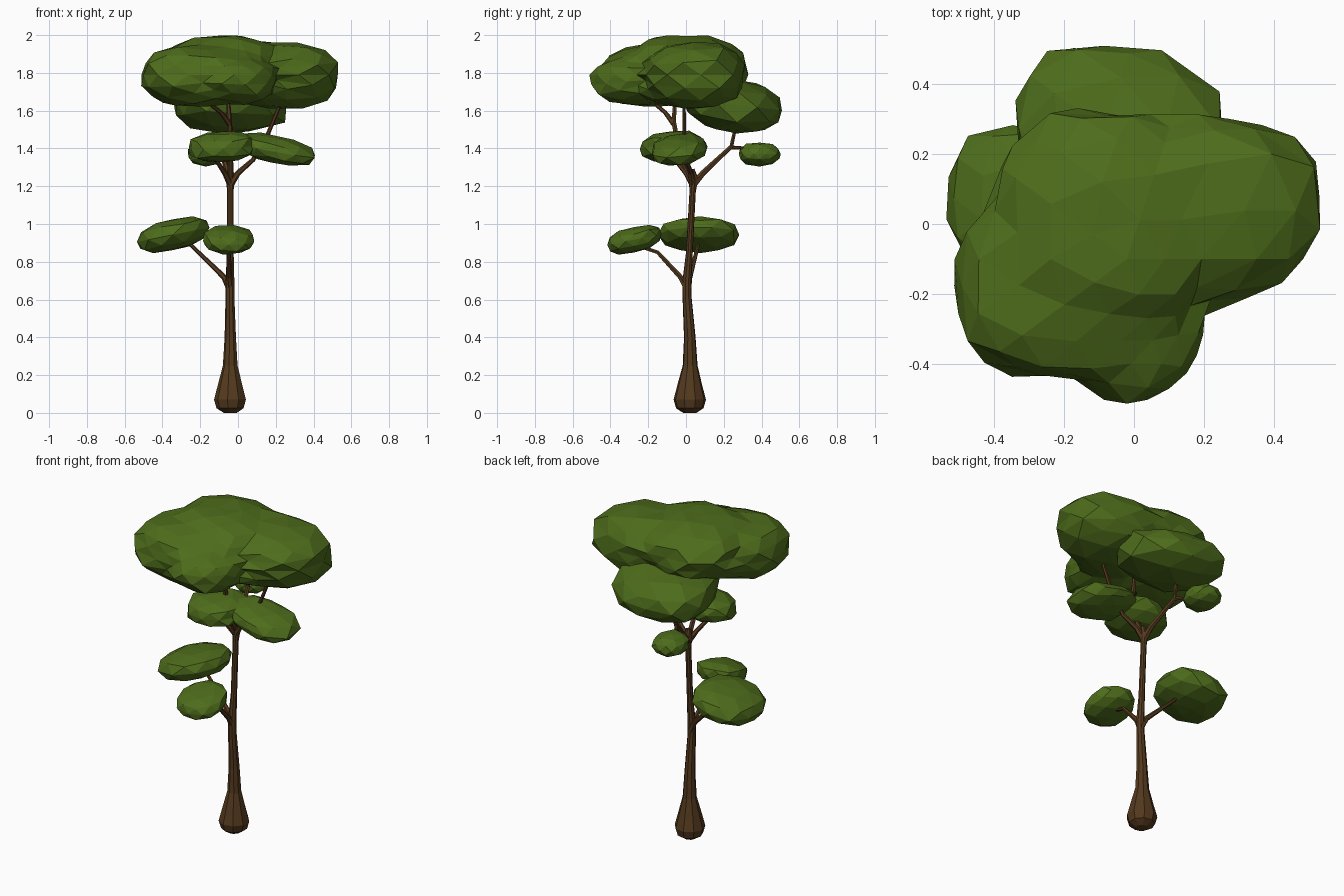
import bpy, bmesh, math, random
from mathutils import Vector

if "Cube" in bpy.data.objects:
    bpy.data.objects.remove(bpy.data.objects["Cube"])

random.seed(4)


def material(name, rgb):
    m = bpy.data.materials.new(name)
    m.diffuse_color = (*rgb, 1)
    m.use_nodes = True
    m.node_tree.nodes["Principled BSDF"].inputs["Base Color"].default_value = m.diffuse_color
    return m


BARK = material("bark", (0.09, 0.042, 0.013))
LEAF = material("leaf", (0.075, 0.15, 0.011))


def finish(bm, name, mat):
    bmesh.ops.recalc_face_normals(bm, faces=bm.faces)
    me = bpy.data.meshes.new(name)
    bm.to_mesh(me)
    bm.free()
    me.materials.append(mat)
    ob = bpy.data.objects.new(name, me)
    bpy.context.collection.objects.link(ob)


def tube(name, pts, sides):
    """Tapered flat-sided limb through (x, y, z, radius) points."""
    bm = bmesh.new()
    P = [Vector(p[:3]) for p in pts]
    rings = []
    for i, p in enumerate(pts):
        d = (P[min(i + 1, len(P) - 1)] - P[max(i - 1, 0)]).normalized()
        u = d.cross(Vector((0, 1, 0))).normalized()
        v = d.cross(u)
        rings.append([bm.verts.new(P[i] + p[3] * (u * math.cos(a) + v * math.sin(a)))
                      for a in (2 * math.pi * k / sides for k in range(sides))])
    for a, b in zip(rings, rings[1:]):
        for k in range(sides):
            n = (k + 1) % sides
            bm.faces.new((a[k], a[n], b[n], b[k]))
    bm.faces.new(rings[0])
    bm.faces.new(rings[-1])
    finish(bm, name, BARK)


def foliage(name, lumps, detail, slope=(0, 0), flat=0.45, power=2.4):
    """Faceted clump: a sphere shrunk onto the union of rounded lumps, then tilted."""
    bm = bmesh.new()
    bmesh.ops.create_icosphere(bm, subdivisions=detail, radius=1)
    c = sum((Vector(l[:3]) for l in lumps), Vector()) / len(lumps)

    def inside(p):
        return any(sum(abs((p[i] - l[i]) / l[i + 3]) ** power for i in range(3)) < 1
                   for l in lumps)

    for v in bm.verts:
        d = Vector((v.co.x, v.co.y, v.co.z * flat)).normalized()
        t = 0.8
        while t > 0.02 and not inside(c + d * t):
            t -= 0.004
        off = d * t * random.uniform(0.95, 1.03)
        off.z += slope[0] * off.x + slope[1] * off.y
        v.co = c + off
    finish(bm, name, LEAF)


# Trunk with swollen foot
tube("trunk", [(-.04, .02, 0, .035), (-.04, .02, .025, .074), (-.04, .02, .07, .087),
               (-.04, .02, .15, .066), (-.04, .022, .25, .04), (-.04, .02, .4, .031),
               (-.042, .005, .62, .024), (-.042, .005, .7, .024), (-.04, .018, .85, .018),
               (-.04, .035, 1.17, .017), (-.04, .04, 1.24, .025), (-.04, .03, 1.29, .015)], 9)

# Branches
branches = {
    "low_left_branch": [(-.04, .01, .65, .02), (-.075, .02, .72, .015),
                        (-.23, .06, .87, .01), (-.29, .07, .93, .008)],
    "low_front_branch": [(-.04, .01, .65, .02), (-.045, -.03, .72, .015),
                         (-.05, -.15, .85, .011), (-.06, -.24, .88, .009)],
    "mid_left_branch": [(-.04, .035, 1.21, .018), (-.07, 0, 1.27, .014),
                        (-.11, -.05, 1.33, .011), (-.14, -.07, 1.4, .008)],
    "mid_right_branch": [(-.04, .035, 1.21, .02), (0, .025, 1.27, .015),
                         (.08, 0, 1.34, .012), (.16, -.01, 1.48, .011), (.25, -.01, 1.7, .009)],
    "mid_back_branch": [(-.04, .04, 1.21, .02), (-.05, .09, 1.27, .016),
                        (-.1, .24, 1.41, .012), (-.08, .27, 1.55, .009)],
    "back_twig": [(-.1, .235, 1.405, .011), (-.16, .34, 1.4, .008)],
    "centre_branch": [(-.04, .03, 1.24, .017), (-.04, -.03, 1.36, .014),
                      (-.045, -.065, 1.54, .014), (-.055, -.055, 1.7, .009)],
    "canopy_twig": [(-.045, -.065, 1.53, .015), (-.09, -.11, 1.59, .011),
                    (-.23, -.24, 1.7, .008)],
}
for name, pts in branches.items():
    tube(name, pts, 6)

# Lower and middle leaf clumps, drooping outwards
foliage("low_left_leaves", [(-.345, .075, .943, .195, .22, .086)], 2, (.2, 0))
foliage("low_front_leaves", [(-.05, -.275, .917, .14, .15, .07)], 2, (0, .2))
foliage("mid_front_leaves", [(-.08, -.08, 1.41, .185, .165, .085)], 2, (.05, .08))
foliage("mid_right_leaves", [(.2, -.035, 1.395, .215, .15, .075)], 2, (-.18, .1))
foliage("mid_back_leaves", [(-.17, .39, 1.37, .1, .113, .066)], 2)

# Crown: wide upper mass and a lower clump behind
foliage("crown", [(-.22, -.18, 1.785, .3, .27, .165),
                  (.22, .05, 1.785, .32, .27, .18),
                  (.0, -.27, 1.76, .2, .24, .13),
                  (-.08, .0, 1.83, .32, .33, .172)], 3)
foliage("crown_back", [(-.03, .24, 1.62, .31, .26, .145),
                       (-.14, .3, 1.64, .2, .21, .13)], 2, (0, -.12))
